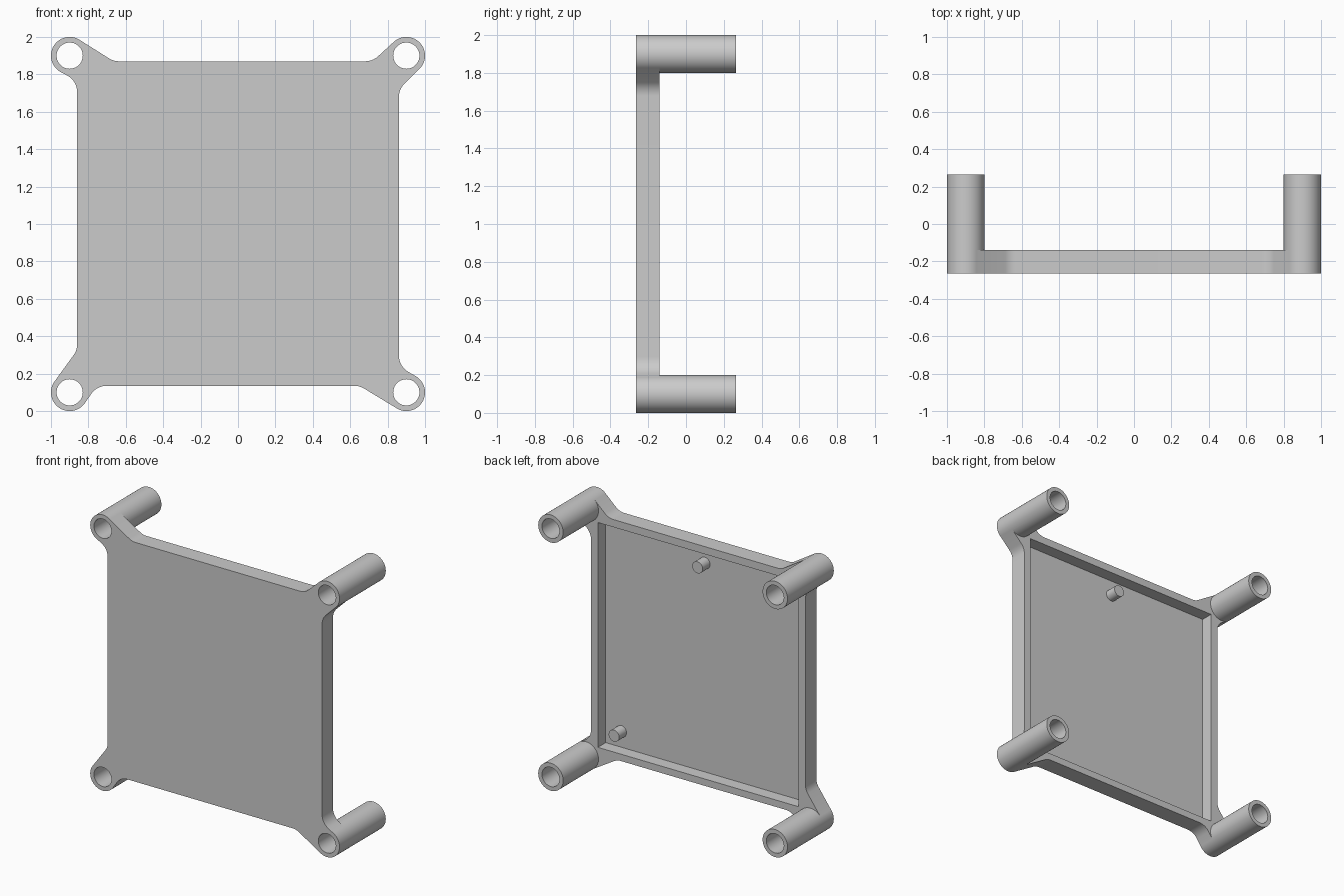
import bpy, bmesh, math
from mathutils import Vector

cube = bpy.data.objects.get("Cube")
if cube:
    bpy.data.objects.remove(cube, do_unlink=True)

FRONT, RIM, FLOOR, BACK = -0.265, -0.14, -0.23, 0.265
TUBE_R, BORE_R = 0.1, 0.07
FILLET_R = 0.1

grey = bpy.data.materials.new("light_grey")
grey.use_nodes = True
grey.diffuse_color = (0.6, 0.6, 0.6, 1)
grey.node_tree.nodes["Principled BSDF"].inputs["Base Color"].default_value = grey.diffuse_color


def prism(name, points, y0, y1):
    """Extrude an (x, z) outline from y0 to y1."""
    bm = bmesh.new()
    face = bm.faces.new([bm.verts.new((p[0], y0, p[1])) for p in points])
    ext = bmesh.ops.extrude_face_region(bm, geom=[face], use_keep_orig=True)
    verts = [g for g in ext["geom"] if isinstance(g, bmesh.types.BMVert)]
    bmesh.ops.translate(bm, verts=verts, vec=(0, y1 - y0, 0))
    bmesh.ops.recalc_face_normals(bm, faces=bm.faces)
    mesh = bpy.data.meshes.new(name)
    bm.to_mesh(mesh)
    bm.free()
    mesh.materials.append(grey)
    obj = bpy.data.objects.new(name, mesh)
    bpy.context.collection.objects.link(obj)
    return obj


def circle(x, z, r, n=64):
    return [(x + r * math.cos(2 * math.pi * i / n), z + r * math.sin(2 * math.pi * i / n))
            for i in range(n)]


def combine(target, tool, operation):
    """Apply a boolean and remove the tool."""
    mod = target.modifiers.new(operation.lower(), "BOOLEAN")
    mod.operation, mod.solver, mod.object = operation, "EXACT", tool
    bpy.context.view_layer.objects.active = target
    bpy.ops.object.modifier_apply(modifier=mod.name)
    bpy.data.objects.remove(tool, do_unlink=True)


def tangent(centre, point, side):
    """Point where the line from point touches the tube circle."""
    d = point - centre
    a = math.atan2(d.y, d.x) + side * math.acos(TUBE_R / d.length)
    return centre + Vector((math.cos(a), math.sin(a))) * (TUBE_R - 0.0003)


def fillet(prev, corner, nxt, steps=8):
    """Arc that rounds one corner of the outline."""
    u, v = (prev - corner).normalized(), (nxt - corner).normalized()
    half = math.acos(u.dot(v)) / 2
    mid = corner + (u + v).normalized() * FILLET_R / math.sin(half)
    reach = FILLET_R / math.tan(half)
    a, b = corner + u * reach - mid, corner + v * reach - mid
    return [mid + a.lerp(b, i / steps).normalized() * FILLET_R for i in range(steps + 1)]


# Corners counter-clockwise: tube centre, bend before it, bend after it
corners = [tuple(Vector(p) for p in c) for c in (
    ((0.9, 0.1), (0.65, 0.135), (0.86, 0.24)),
    ((0.9, 1.9), (0.86, 1.72), (0.72, 1.87)),
    ((-0.9, 1.9), (-0.665, 1.87), (-0.86, 1.765)),
    ((-0.9, 0.1), (-0.86, 0.325), (-0.755, 0.135)),
)]

# Plate outline with arms running tangentially into the tubes
outline = []
for i, (centre, before, after) in enumerate(corners):
    t_in, t_out = tangent(centre, before, 1), tangent(centre, after, -1)
    outline += fillet(corners[i - 1][2], before, t_in)
    outline += [t_in, centre, t_out]
    outline += fillet(t_out, after, corners[(i + 1) % 4][1])
tray = prism("mounting_tray", outline, FRONT, RIM)

# Corner tubes and their through bores
for centre, _, _ in corners:
    combine(tray, prism("tube", circle(*centre, TUBE_R), FRONT, BACK), "UNION")
for centre, _, _ in corners:
    combine(tray, prism("bore", circle(*centre, BORE_R), FRONT - 0.1, BACK + 0.1), "DIFFERENCE")

# Square pocket in the back
pocket = [(-0.805, 0.185), (0.805, 0.185), (0.805, 1.815), (-0.805, 1.815)]
combine(tray, prism("pocket", pocket, FLOOR, 0), "DIFFERENCE")

# Locating pegs on the pocket floor
pegs = [prism(name, circle(x, z, 0.042, 32), FLOOR - 0.01, RIM - 0.005)
        for name, x, z in (("upper_peg", 0.01, 1.7), ("lower_peg", 0.68, 0.3))]

# Smooth rounds, crisp edges
bpy.ops.object.select_all(action="DESELECT")
for obj in [tray] + pegs:
    obj.select_set(True)
bpy.context.view_layer.objects.active = tray
bpy.ops.object.shade_smooth_by_angle(angle=math.radians(30))
